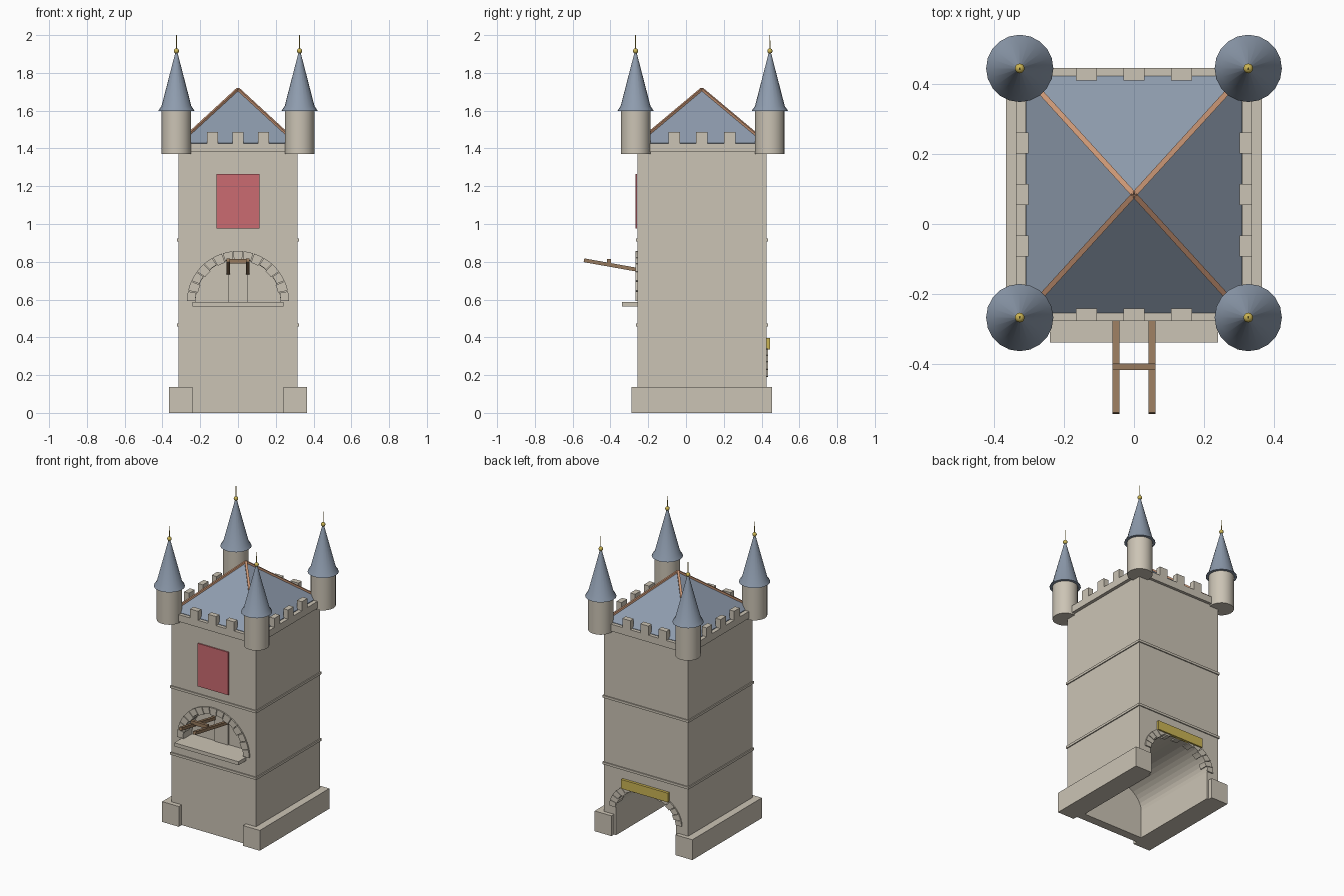
import bpy, bmesh, math
from mathutils import Vector, Matrix

if "Cube" in bpy.data.objects:
    bpy.data.objects.remove(bpy.data.objects["Cube"])

CY = 0.084                       # tower centre in y
HX, HY = 0.315, 0.342            # wall half sizes


def mat(name, col):
    m = bpy.data.materials.new(name)
    m.diffuse_color = (*col, 1)
    m.use_nodes = True
    m.node_tree.nodes["Principled BSDF"].inputs["Base Color"].default_value = m.diffuse_color
    return m


STONE = mat("pale_stone", (0.60, 0.55, 0.46))
SLATE = mat("slate_blue", (0.27, 0.33, 0.42))
RED = mat("banner_red", (0.60, 0.145, 0.165))
WOOD = mat("brown_wood", (0.31, 0.195, 0.11))
COPPER = mat("ridge_copper", (0.60, 0.31, 0.18))
GOLD = mat("gold", (0.60, 0.46, 0.09))


def finish(name, bm, m, smooth=False):
    bmesh.ops.recalc_face_normals(bm, faces=bm.faces)
    me = bpy.data.meshes.new(name)
    bm.to_mesh(me)
    bm.free()
    me.materials.append(m)
    ob = bpy.data.objects.new(name, me)
    bpy.context.collection.objects.link(ob)
    bpy.ops.object.select_all(action='DESELECT')
    ob.select_set(True)
    bpy.context.view_layer.objects.active = ob
    if smooth:
        bpy.ops.object.shade_smooth_by_angle(angle=math.radians(30))
    return ob


def add_box(bm, lo, hi):
    lo, hi = Vector(lo), Vector(hi)
    mtx = Matrix.Translation((lo + hi) / 2) @ Matrix.Diagonal((*(hi - lo), 1))
    bmesh.ops.create_cube(bm, size=1, matrix=mtx)


def boxes(name, m, *pairs):
    bm = bmesh.new()
    for lo, hi in pairs:
        add_box(bm, lo, hi)
    return finish(name, bm, m)


def bar(name, m, a, b, size):
    """Square bar between two points."""
    a, b = Vector(a), Vector(b)
    d = b - a
    mtx = (Matrix.Translation((a + b) / 2) @ d.to_track_quat('Z', 'Y').to_matrix().to_4x4()
           @ Matrix.Diagonal((size, size, d.length, 1)))
    bm = bmesh.new()
    bmesh.ops.create_cube(bm, size=1, matrix=mtx)
    return finish(name, bm, m)


def add_prism(bm, pts, y0, y1):
    """Extrude an x-z outline along y."""
    f = bm.faces.new([bm.verts.new((x, y0, z)) for x, z in pts])
    out = bmesh.ops.extrude_face_region(bm, geom=[f])
    vs = [v for v in out['geom'] if isinstance(v, bmesh.types.BMVert)]
    bmesh.ops.translate(bm, vec=(0, y1 - y0, 0), verts=vs)


def arc(rx, rz, z, a0, a1, n):
    return [(rx * math.cos(a0 + (a1 - a0) * i / n), z + rz * math.sin(a0 + (a1 - a0) * i / n))
            for i in range(n + 1)]


def lathe(name, m, profile, x, y, n=20):
    bm = bmesh.new()
    vs = [bm.verts.new((x + r, y, z)) for r, z in profile]
    es = [bm.edges.new(p) for p in zip(vs, vs[1:])]
    bmesh.ops.spin(bm, geom=vs + es, cent=(x, y, 0), axis=(0, 0, 1), angle=math.tau, steps=n)
    bmesh.ops.remove_doubles(bm, verts=bm.verts, dist=1e-5)
    return finish(name, bm, m, True)


# tower body with an arched tunnel at the back and an arched niche in front
body = boxes("tower_body", STONE, ((-HX, CY - HY, 0), (HX, CY + HY, 1.40)))


def cut(pts, y0, y1):
    bm = bmesh.new()
    add_prism(bm, pts, y0, y1)
    cutter = finish("cutter", bm, STONE)
    cutter.hide_render = True
    mod = body.modifiers.new("cut", 'BOOLEAN')
    mod.object, mod.solver = cutter, 'EXACT'
    bpy.context.view_layer.objects.active = body
    bpy.ops.object.modifier_apply(modifier="cut")
    bpy.data.objects.remove(cutter)


cut([(-0.225, -0.1), (0.225, -0.1)] + arc(0.225, 0.155, 0.19, 0, math.pi, 20), -0.20, 0.6)
cut(arc(0.225, 0.225, 0.587, 0, math.pi, 24), -0.4, -0.17)

# base plinths along both sides
for s, n in ((-1, "left"), (1, "right")):
    xs = sorted((s * 0.24, s * 0.365))
    boxes(n + "_plinth", STONE, ((xs[0], -0.289, 0), (xs[1], CY - HY + 0.04, 0.137)),
          ((xs[0], CY + HY - 0.04, 0), (xs[1], 0.454, 0.137)),
          (sorted((s * 0.30, s * 0.365))[:1] + [-0.289, 0],
           sorted((s * 0.30, s * 0.365))[1:] + [0.454, 0.137]))

# string courses
for n, z in (("lower", 0.465), ("upper", 0.915)):
    boxes(n + "_string_course", STONE, ((-HX - .007, CY - HY - .007, z - .008), (HX + .007, CY - HY, z + .008)),
          ((-HX - .007, CY + HY, z - .008), (HX + .007, CY + HY + .007, z + .008)),
          ((-HX - .007, CY - HY, z - .008), (-HX, CY + HY, z + .008)),
          ((HX, CY - HY, z - .008), (HX + .007, CY + HY, z + .008)))


# arch stones
def arch_stones(name, rz_in, z, y0, y1, n=15):
    bm = bmesh.new()
    for i in range(n):
        a0 = math.pi * (i + 0.04) / n
        a1 = math.pi * (i + 0.96) / n
        inner = 0.225 - (0.008 if i % 2 else 0)
        add_prism(bm, arc(0.27, rz_in + 0.042, z, a0, a1, 2)
                  + arc(inner, rz_in - 0.225 + inner, z, a1, a0, 2), y0, y1)
    return finish(name, bm, STONE)


arch_stones("front_arch_stones", 0.225, 0.59, -0.267, -0.215)
arch_stones("back_arch_stones", 0.155, 0.19, 0.38, 0.434)

# niche: sill, door panel, projecting beams
boxes("window_sill", STONE, ((-0.24, -0.338, 0.563), (0.24, -0.25, 0.587)))
boxes("niche_panel", STONE, ((-0.05, -0.178, 0.587), (0.05, -0.168, 0.79)))
for s, n in ((-1, "left"), (1, "right")):
    bar(n + "_beam", WOOD, (s * 0.052, -0.54, 0.808), (s * 0.052, -0.17, 0.742), 0.02)
boxes("cross_beam", WOOD, ((-0.062, -0.417, 0.79), (0.062, -0.398, 0.815)))

# banner and sign
boxes("banner", RED, ((-0.115, -0.267, 0.975), (0.113, -0.259, 1.265)))
boxes("gold_sign", GOLD, ((-0.175, 0.425, 0.335), (0.175, 0.444, 0.397)))

# parapet ring and merlons
PX, PY = 0.337, 0.361
T, Z0, Z1 = 0.027, 1.38, 1.427
boxes("parapet", STONE, ((-PX, CY - PY, Z0), (PX, CY - PY + T, Z1)),
      ((-PX, CY + PY - T, Z0), (PX, CY + PY, Z1)),
      ((-PX, CY - PY + T, Z0), (-PX + T, CY + PY - T, Z1)),
      ((PX - T, CY - PY + T, Z0), (PX, CY + PY - T, Z1)))
bm = bmesh.new()
for s in (-1, 1):
    for k in (-1, 0, 1):
        xm, ym = s * (PX - 0.018), CY + s * (PY - 0.018)
        add_box(bm, (k * 0.135 - 0.03, ym - 0.018, Z1), (k * 0.135 + 0.03, ym + 0.018, 1.488))
        yk = CY + k * 0.147
        add_box(bm, (xm - 0.018, yk - 0.03, Z1), (xm + 0.018, yk + 0.03, 1.488))
finish("merlons", bm, STONE)

# pyramid roof with copper hips
RX, RY, ZB, APEX = 0.308, 0.338, 1.43, Vector((0, CY, 1.713))
bm = bmesh.new()
base = [bm.verts.new((sx * RX, CY + sy * RY, ZB)) for sx, sy in ((-1, -1), (1, -1), (1, 1), (-1, 1))]
top = bm.verts.new(APEX)
bm.faces.new(base)
for i in range(4):
    bm.faces.new((base[i], base[(i + 1) % 4], top))
add_box(bm, (-RX, CY - RY, 1.395), (RX, CY + RY, ZB))
finish("pyramid_roof", bm, SLATE)

# corner turrets
for sx, nx in ((-1, "left"), (1, "right")):
    for sy, ny in ((-1, "front"), (1, "back")):
        n = f"{ny}_{nx}_"
        x, y = sx * 0.326, CY + 0.0045 + sy * 0.3555
        bar(n + "hip_ridge", COPPER, APEX, (sx * RX, CY + sy * RY, ZB), 0.015)
        lathe(n + "turret", STONE, [(0, 1.37), (0.078, 1.37), (0.078, 1.60), (0, 1.60)], x, y)
        lathe(n + "turret_roof", SLATE,
              [(0, 1.597), (0.096, 1.597), (0.094, 1.603), (0.079, 1.624), (0.005, 1.91), (0, 1.91)], x, y)
        ball = [(0.014 * math.sin(math.pi * i / 8), 1.916 - 0.014 * math.cos(math.pi * i / 8)) for i in range(9)]
        lathe(n + "finial_ball", GOLD, ball, x, y, 12)
        lathe(n + "finial_spike", GOLD, [(0, 1.92), (0.003, 1.92), (0.002, 2.0), (0, 2.0)], x, y, 6)
